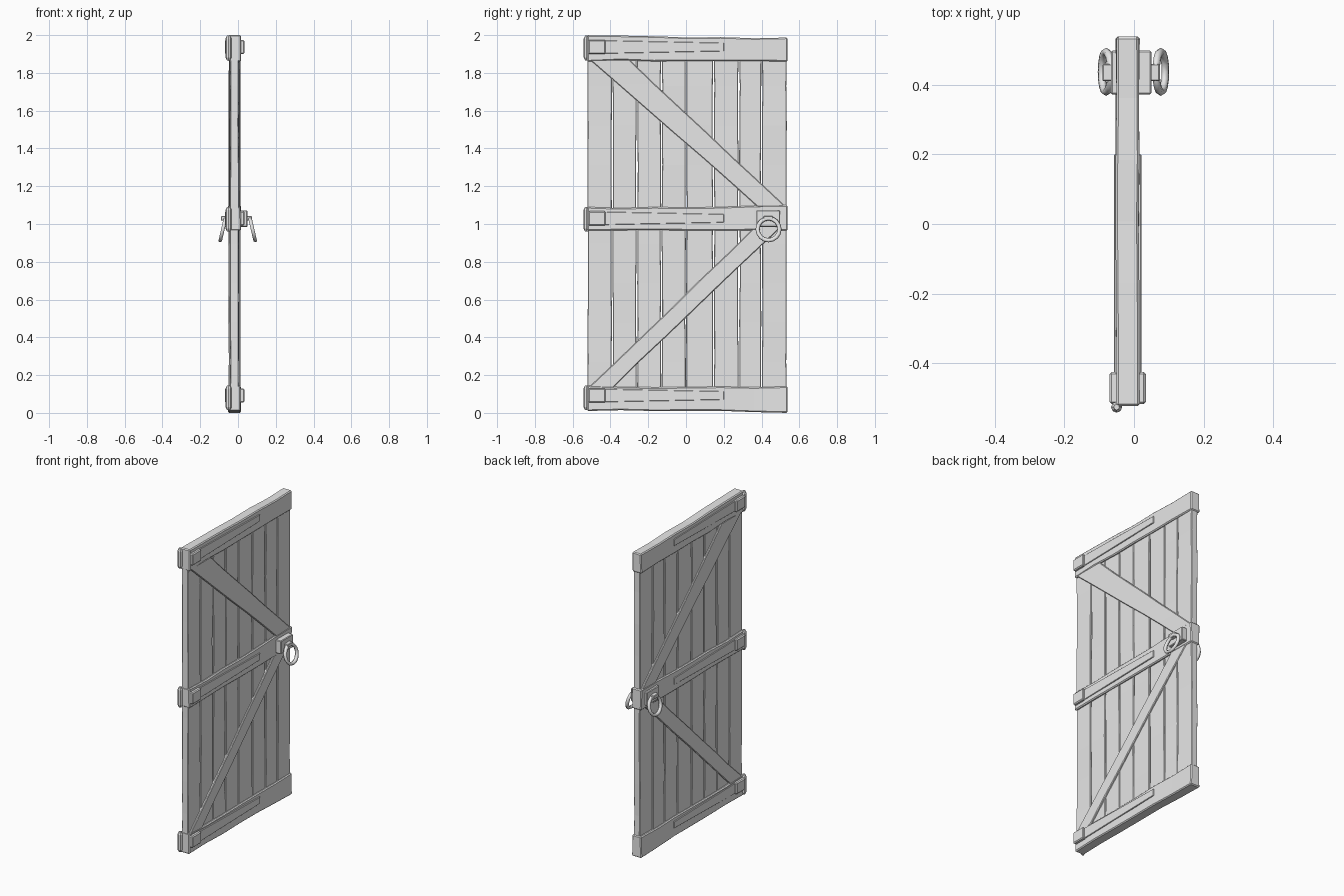
import bpy, bmesh, math, random
from mathutils import Vector

random.seed(4)
if "Cube" in bpy.data.objects:
    bpy.data.objects.remove(bpy.data.objects["Cube"])

grey = bpy.data.materials.new("plain grey")
grey.use_nodes = True
colour = (0.8, 0.8, 0.8, 1)
grey.diffuse_color = colour
grey.node_tree.nodes["Principled BSDF"].inputs["Base Color"].default_value = colour

MID = -0.018  # x of the door's middle plane


def finish(bm, name, bevel=0):
    bmesh.ops.recalc_face_normals(bm, faces=bm.faces)
    mesh = bpy.data.meshes.new(name)
    bm.to_mesh(mesh)
    bm.free()
    mesh.materials.append(grey)
    obj = bpy.data.objects.new(name, mesh)
    bpy.context.collection.objects.link(obj)
    if bevel:
        mod = obj.modifiers.new("worn edges", 'BEVEL')
        mod.width = bevel
        mod.segments = 1
        mod.limit_method = 'ANGLE'
        mod.angle_limit = math.radians(40)
    return obj


def board(name, start, end, x0, x1, parts=1, wobble=0.0, depth=0.0, bevel=0.004):
    """Loft a board from one (y, z) edge pair to another, with an uneven outline."""
    bm = bmesh.new()
    rings = []
    for i in range(parts + 1):
        t = i / parts
        inner = 0 < i < parts
        ring = []
        p, q = [Vector(start[k]).lerp(Vector(end[k]), t) for k in (0, 1)]
        across = (q - p).normalized()
        if inner:
            p = p + across * random.uniform(0, wobble)
            q = q - across * random.uniform(0, wobble)
        for x, pt in ((x0, p), (x1, p), (x1, q), (x0, q)):
            dx = random.uniform(-depth, depth)
            ring.append(bm.verts.new((x + dx, pt.x, pt.y)))
        rings.append(ring)
    for a, b in zip(rings, rings[1:]):
        for k in range(4):
            n = (k + 1) % 4
            bm.faces.new((a[k], a[n], b[n], b[k]))
    bm.faces.new(rings[0])
    bm.faces.new(rings[-1])
    return finish(bm, name, bevel)


def block(name, y0, y1, z0, z1, x0, x1, bevel=0.004):
    return board(name, ((y0, z0), (y0, z1)), ((y1, z0), (y1, z1)), x0, x1, bevel=bevel)


def ring(name, centre, radius, tube, tilt, n=16, m=6):
    """Pull ring lying in the door plane, leaning outward at its foot."""
    bm = bmesh.new()
    loops = []
    for i in range(n):
        a = 2 * math.pi * i / n
        loop = []
        for j in range(m):
            b = 2 * math.pi * j / m
            r = radius + tube * math.cos(b)
            p = Vector((tube * math.sin(b), r * math.cos(a), r * math.sin(a)))
            p.x -= p.z * math.tan(tilt)
            loop.append(bm.verts.new(p + Vector(centre)))
        loops.append(loop)
    for i in range(n):
        a, b = loops[i], loops[(i + 1) % n]
        for j in range(m):
            k = (j + 1) % m
            bm.faces.new((a[j], a[k], b[k], b[j]))
    obj = finish(bm, name)
    for poly in obj.data.polygons:
        poly.use_smooth = True


# Upright planks, slightly uneven so thin gaps open between them
seams = [-0.523, -0.39, -0.26, -0.13, 0, 0.145, 0.28, 0.4, 0.535]
for i, (y0, y1) in enumerate(zip(seams, seams[1:])):
    shift = random.uniform(-0.002, 0.002)
    board(f"plank_{i + 1}", ((y0 + 0.001, 0.06), (y1 - 0.001, 0.06)),
          ((y0 + 0.001, 1.94), (y1 - 0.001, 1.94)),
          MID - 0.022 + shift, MID + 0.022 + shift, 9, 0.004, 0.002, 0.003)

# Cross rails
rails = {"bottom": (0.01, 0.145, 0.0, 0.14), "middle": (0.965, 1.09, 0.965, 1.1),
         "top": (1.86, 2.0, 1.86, 1.987)}
for name, (a, b, c, d) in rails.items():
    board(name + "_rail", ((-0.523, a), (-0.523, b)), ((0.538, c), (0.538, d)),
          MID - 0.034, MID + 0.033, 6, 0.008, 0.002, 0.006)

# Hinge knuckles on the pivot edge
for name, z in (("bottom", 0.08), ("middle", 1.025), ("top", 1.932)):
    bm = bmesh.new()
    profile = ((0.008, -0.066), (0.016, -0.05), (0.016, 0.05), (0.008, 0.066))
    loops = []
    for r, h in profile:
        loops.append([bm.verts.new((-0.05 + r * math.cos(k * math.pi / 4),
                                    -0.526 + r * math.sin(k * math.pi / 4), z + h))
                      for k in range(8)])
    for a, b in zip(loops, loops[1:]):
        for k in range(8):
            n = (k + 1) % 8
            bm.faces.new((a[k], a[n], b[n], b[k]))
    bm.faces.new(loops[0])
    bm.faces.new(loops[-1])
    finish(bm, name + "_hinge_knuckle")

# Parts fixed to both faces
for side, s in (("left", 1), ("right", -1)):
    def out(d):
        return MID + s * d

    # Diagonal braces
    board(f"{side}_upper_brace", ((-0.51, 1.87), (-0.30, 1.87)), ((0.38, 1.09), (0.53, 1.09)),
          out(0.012), out(0.031), 6, 0.006, 0.001)
    board(f"{side}_lower_brace", ((-0.52, 0.13), (-0.39, 0.13)), ((0.36, 0.98), (0.50, 0.98)),
          out(0.012), out(0.031), 6, 0.006, 0.001)

    # Hinge straps with a thick plate at the pivot end
    for name, z in (("bottom", 0.092), ("middle", 1.03), ("top", 1.937)):
        board(f"{side}_{name}_strap", ((-0.51, z - 0.036), (-0.51, z + 0.036)),
              ((0.2, z - 0.022), (0.2, z + 0.022)), out(0.025), out(0.039), bevel=0.002)
        block(f"{side}_{name}_strap_plate", -0.517, -0.425, z - 0.038, z + 0.038,
              out(0.025), out(0.052), 0.006)

    # Handle plate, staple and pull ring
    face = 0.068 if s > 0 else 0.048
    block(f"{side}_handle_plate", 0.372, 0.498, 0.985, 1.072, out(0.025), out(face))
    block(f"{side}_ring_staple", 0.41, 0.46, 1.018, 1.042, out(0.04), out(face + 0.024), 0.003)
    ring(f"{side}_pull_ring", (0.077 if s > 0 else -0.08, 0.437, 0.972), 0.058, 0.011,
         s * math.radians(13))
